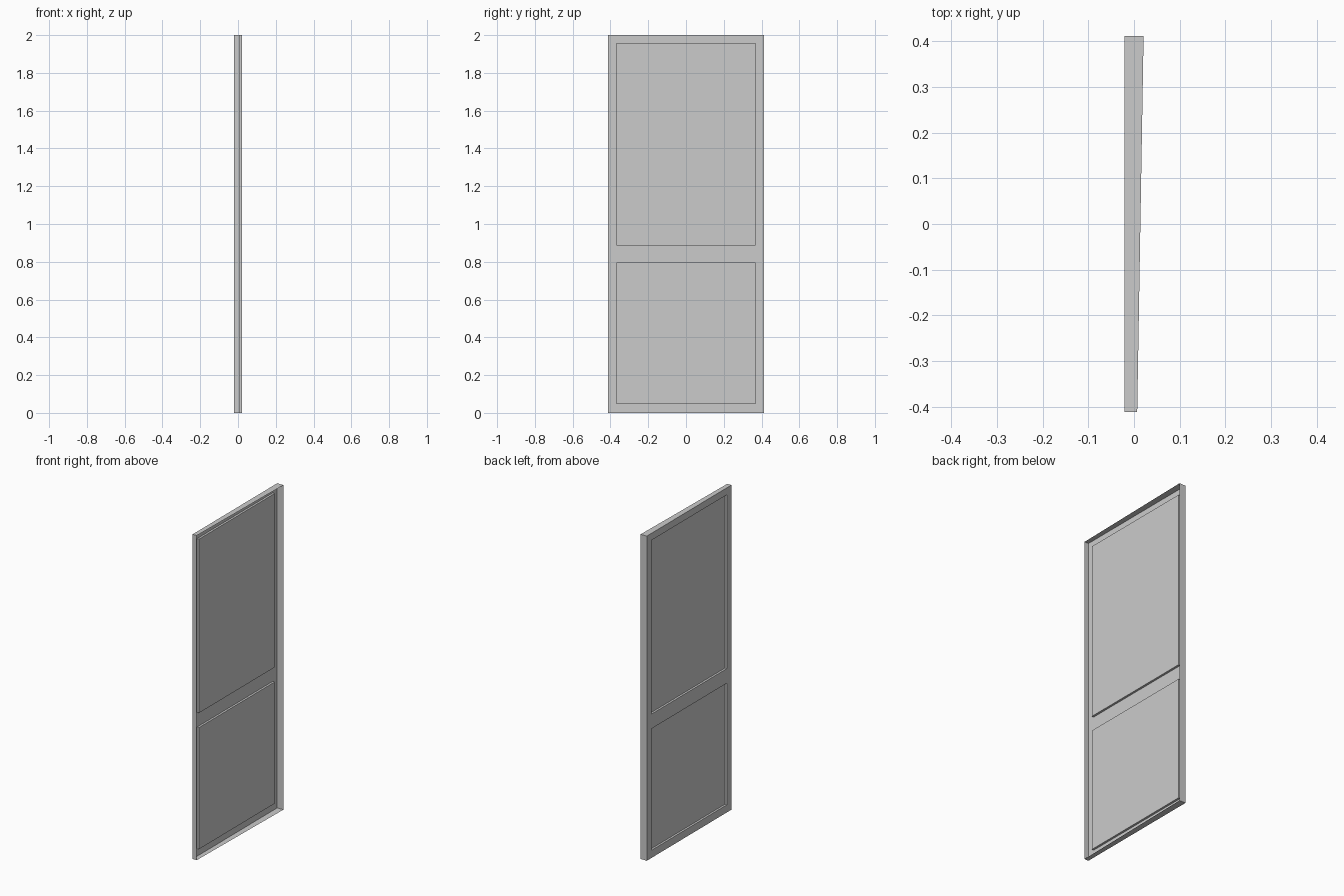
import bpy, bmesh

if "Cube" in bpy.data.objects:
    bpy.data.objects.remove(bpy.data.objects["Cube"])

BACK = -0.021            # x of the flat panelled face
DEPTH = 0.013            # how far the panels are set in
HALF_W, HEIGHT = 0.412, 2.0
RIM = {-HALF_W: 0.007, HALF_W: 0.021}    # tapered open rim

ys = [-HALF_W, -0.368, 0.368, HALF_W]
zs = [0.0, 0.047, 0.796, 0.886, 1.957, HEIGHT]

bm = bmesh.new()


def quad(*pts):
    return bm.faces.new([bm.verts.new(p) for p in pts])


# Panelled face: frame cells plus two inset panels with square sides
for i in range(3):
    for j in range(5):
        y0, y1, z0, z1 = ys[i], ys[i + 1], zs[j], zs[j + 1]
        ring = [(y0, z0), (y0, z1), (y1, z1), (y1, z0)]
        inset = i == 1 and j in (1, 3)
        x = BACK + DEPTH if inset else BACK
        quad(*[(x, y, z) for y, z in ring])
        if inset:
            for (ya, za), (yb, zb) in zip(ring, ring[1:] + ring[:1]):
                quad((BACK, ya, za), (BACK, yb, zb), (x, yb, zb), (x, ya, za))

# Side walls, narrow at the front and wide at the rear
for y, rim in RIM.items():
    for z0, z1 in zip(zs, zs[1:]):
        quad((BACK, y, z0), (rim, y, z0), (rim, y, z1), (BACK, y, z1))


def rim_x(y):
    t = (y + HALF_W) / (2 * HALF_W)
    return RIM[-HALF_W] * (1 - t) + RIM[HALF_W] * t


# Top and bottom walls
for z in (0.0, HEIGHT):
    for y0, y1 in zip(ys, ys[1:]):
        quad((BACK, y0, z), (rim_x(y0), y0, z), (rim_x(y1), y1, z), (BACK, y1, z))

bmesh.ops.remove_doubles(bm, verts=bm.verts, dist=1e-5)
bmesh.ops.recalc_face_normals(bm, faces=bm.faces)

# Make the shell face outward
outer = min(bm.faces, key=lambda f: f.calc_center_median().x)
if outer.normal.x > 0:
    bmesh.ops.reverse_faces(bm, faces=bm.faces)

mesh = bpy.data.meshes.new("door_panel")
bm.to_mesh(mesh)
bm.free()
bpy.context.collection.objects.link(bpy.data.objects.new("door_panel", mesh))
